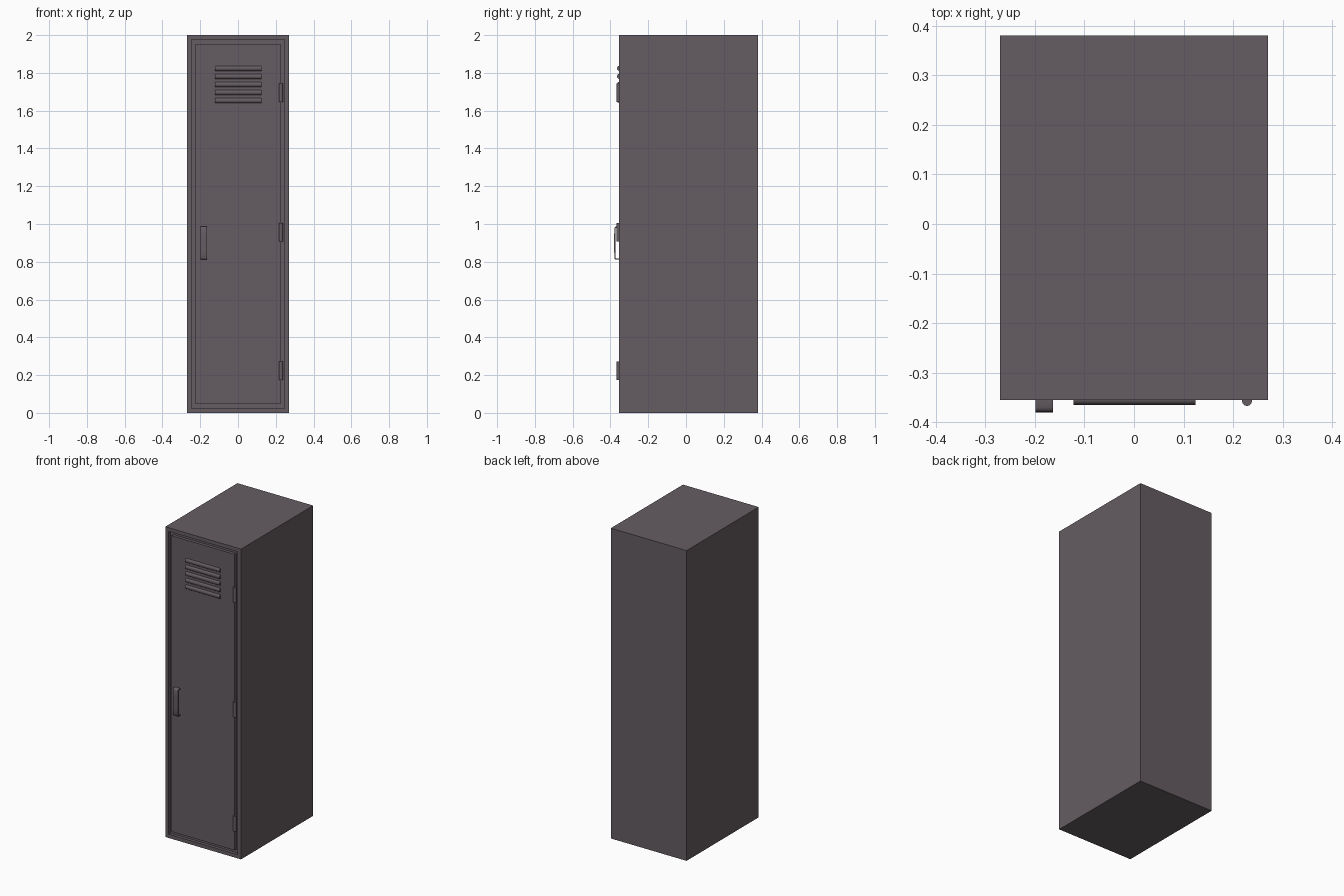
import bpy, bmesh, math
from mathutils import Vector

if "Cube" in bpy.data.objects:
    bpy.data.objects.remove(bpy.data.objects["Cube"])

FRONT, BACK = -0.355, 0.38

paint = bpy.data.materials.new("grey_purple_metal")
paint.diffuse_color = (0.130, 0.108, 0.122, 1)
paint.use_nodes = True
paint.node_tree.nodes["Principled BSDF"].inputs["Base Color"].default_value = paint.diffuse_color


def finish(name, bm, smooth=None):
    bmesh.ops.recalc_face_normals(bm, faces=bm.faces)
    me = bpy.data.meshes.new(name)
    bm.to_mesh(me)
    bm.free()
    me.materials.append(paint)
    ob = bpy.data.objects.new(name, me)
    bpy.context.collection.objects.link(ob)
    if smooth:
        bpy.ops.object.select_all(action='DESELECT')
        ob.select_set(True)
        bpy.context.view_layer.objects.active = ob
        bpy.ops.object.shade_smooth_by_angle(angle=math.radians(smooth))
    return ob


def box(x0, x1, y0, y1, z0, z1):
    bm = bmesh.new()
    bmesh.ops.create_cube(bm, size=1)
    for v in bm.verts:
        v.co = ((x0 + x1) / 2 + v.co.x * (x1 - x0),
                (y0 + y1) / 2 + v.co.y * (y1 - y0),
                (z0 + z1) / 2 + v.co.z * (z1 - z0))
    return bm


def extrude_x(name, profile, x0, x1, smooth):
    """Extrude a closed (y, z) profile along x."""
    bm = bmesh.new()
    a = [bm.verts.new((x0, y, z)) for y, z in profile]
    b = [bm.verts.new((x1, y, z)) for y, z in profile]
    n = len(a)
    for i in range(n):
        j = (i + 1) % n
        bm.faces.new((a[i], a[j], b[j], b[i]))
    bm.faces.new(a)
    bm.faces.new(b)
    return finish(name, bm, smooth)


# cabinet with a shallow recess in the front
bm = box(-0.27, 0.27, FRONT, BACK, 0, 2)
bm.normal_update()
front = min(bm.faces, key=lambda f: f.calc_center_median().y)
bmesh.ops.inset_individual(bm, faces=[front], thickness=0.034)
recess = bmesh.ops.extrude_discrete_faces(bm, faces=[front])["faces"][0]
for v in recess.verts:
    v.co.y += 0.02
finish("cabinet", bm)

# door flush with the frame, leaving a narrow gap all round
finish("door", box(-0.224, 0.224, FRONT, FRONT + 0.0201, 0.046, 1.954))

# rounded louvre slats
for i in range(5):
    zc = 1.824 - i * 0.0425
    prof = [(FRONT + 0.002, zc + 0.013)]
    for k in range(9):
        t = math.pi * k / 8
        prof.append((FRONT - 0.010 * math.sin(t), zc + 0.013 * math.cos(t)))
    prof.append((FRONT + 0.002, zc - 0.013))
    extrude_x(f"louvre_{i + 1}", prof, -0.122, 0.124, 50)

# hinge barrels over the right-hand gap
for i, zc in enumerate((0.222, 0.957, 1.695)):
    bm = bmesh.new()
    bmesh.ops.create_cone(bm, cap_ends=True, segments=16, radius1=0.01,
                          radius2=0.01, depth=0.098)
    bmesh.ops.translate(bm, verts=bm.verts, vec=Vector((0.228, -0.357, zc)))
    finish(f"hinge_{i + 1}", bm, 40)

# bent strip handle: outer line, then inner line back
ZC = 0.899
half_out = [(FRONT + 0.002, 0.088), (-0.370, 0.088), (-0.3765, 0.085),
            (-0.3795, 0.078), (-0.380, 0.04)]
half_in = [(FRONT + 0.002, 0.081), (-0.368, 0.081), (-0.3725, 0.079),
           (-0.374, 0.074), (-0.3745, 0.04)]
outer = half_out + [(y, -z) for y, z in reversed(half_out)]
inner = half_in + [(y, -z) for y, z in reversed(half_in)]
extrude_x("handle", [(y, ZC + z) for y, z in outer + inner[::-1]],
          -0.199, -0.163, 50)
